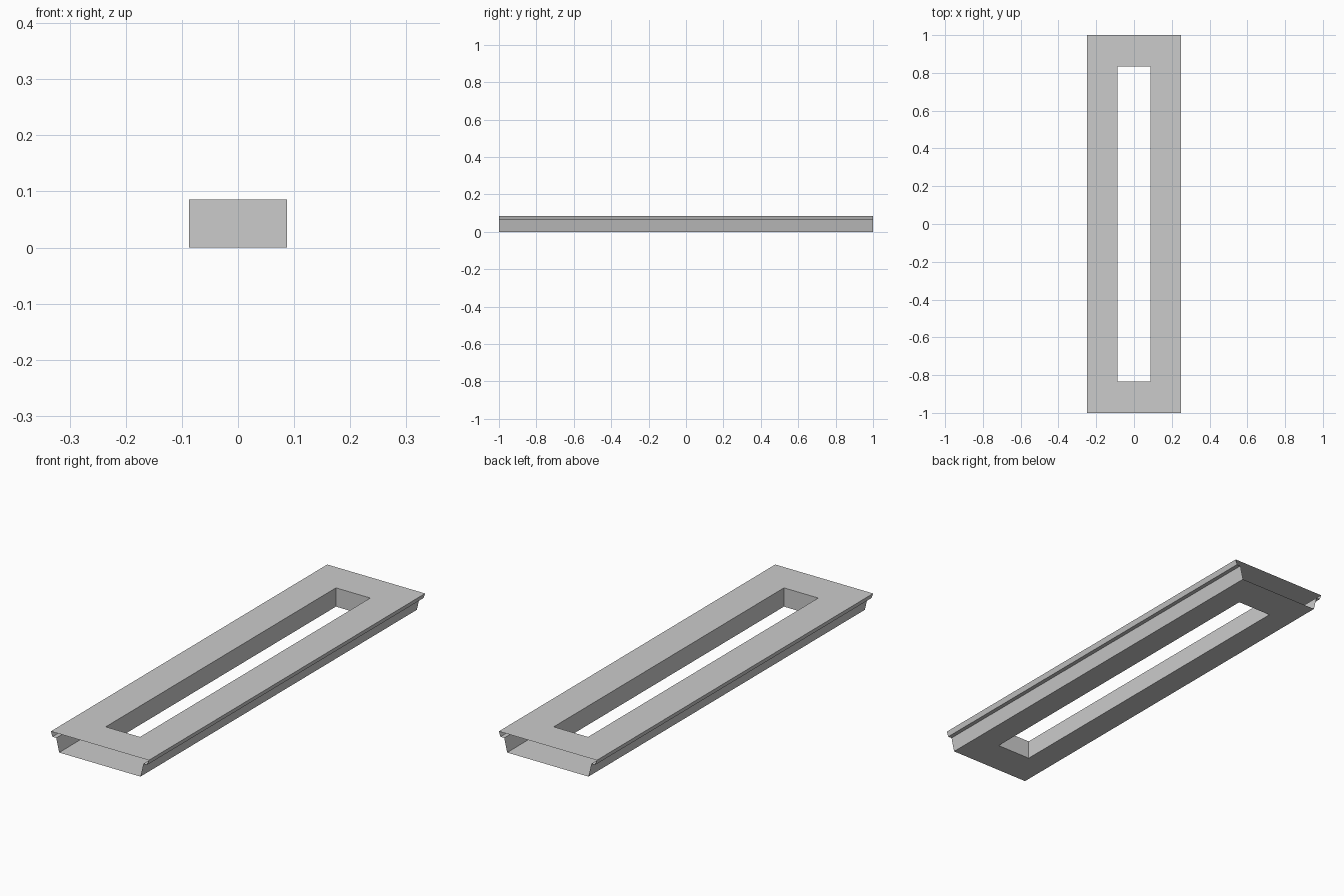
import bpy, bmesh

if "Cube" in bpy.data.objects:
    bpy.data.objects.remove(bpy.data.objects["Cube"])

H = 0.086                      # overall height
HX, HY = 0.087, 0.833          # half size of the slot
# half cross-section of the open-ended shell, from top edge down to the base
SIDE = [(0.248, H), (0.24, 0.063), (0.221, 0.063), (0.206, 0.0)]

bm = bmesh.new()


def ring(hx, hy, z):
    return [bm.verts.new(p) for p in
            ((-hx, -hy, z), (hx, -hy, z), (hx, hy, z), (-hx, hy, z))]


def bridge(a, b):
    for i in range(4):
        j = (i + 1) % 4
        bm.faces.new((a[i], a[j], b[j], b[i]))


# top plate, slot walls and bottom plate
top_out, top_in = ring(SIDE[0][0], 1, H), ring(HX, HY, H)
low_in, low_out = ring(HX, HY, 0), ring(SIDE[-1][0], 1, 0)
bridge(top_out, top_in)
bridge(top_in, low_in)
bridge(low_in, low_out)

# lipped long sides, the two ends stay open
for s in (1, -1):
    rows = [[bm.verts.new((s * x, s * y, z)) for y in (-1, 1)] for x, z in SIDE]
    for a, b in zip(rows, rows[1:]):
        bm.faces.new((b[0], b[1], a[1], a[0]))

bmesh.ops.remove_doubles(bm, verts=bm.verts, dist=1e-5)
mesh = bpy.data.meshes.new("slotted_frame")
bm.to_mesh(mesh)
bm.free()
bpy.context.collection.objects.link(bpy.data.objects.new("slotted_frame", mesh))
